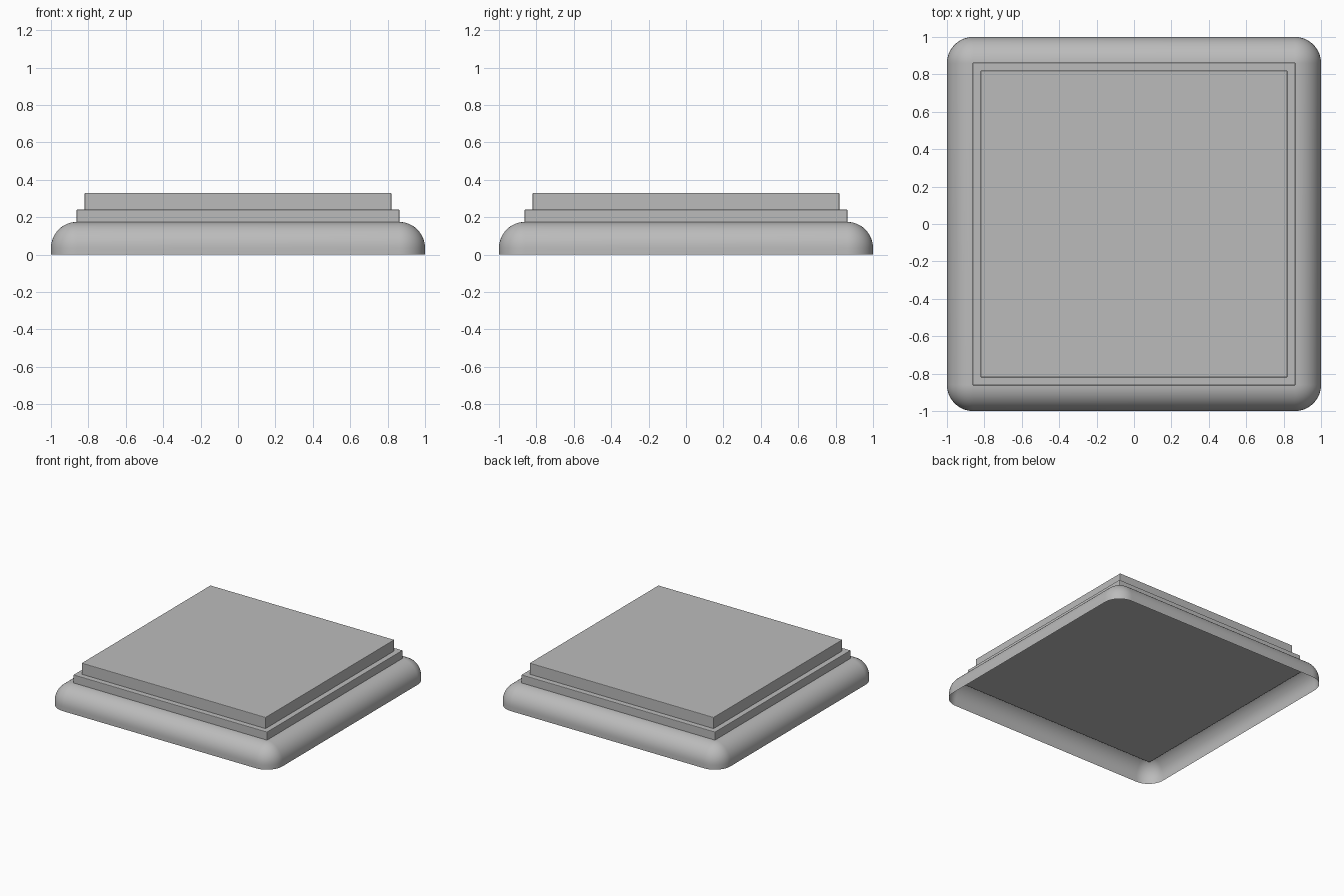
import bpy
import bmesh
import math

cube = bpy.data.objects.get("Cube")
if cube:
    bpy.data.objects.remove(cube, do_unlink=True)

# Single stone-grey material
grey = bpy.data.materials.new("stone_grey")
grey.use_nodes = True
colour = (0.5, 0.5, 0.5, 1)
grey.diffuse_color = colour
grey.node_tree.nodes["Principled BSDF"].inputs["Base Color"].default_value = colour

INNER = 0.86     # half width of the square where the rounding begins
RADIUS = 0.14    # rounding radius, in plan and in profile
BASE_TOP = 0.175
STEPS = 12


def finish(bm, name):
    bmesh.ops.recalc_face_normals(bm, faces=bm.faces)
    mesh = bpy.data.meshes.new(name)
    bm.to_mesh(mesh)
    bm.free()
    mesh.materials.append(grey)
    obj = bpy.data.objects.new(name, mesh)
    bpy.context.collection.objects.link(obj)
    return obj


def rounded_ring(bm, offset, z):
    """Square outline grown outward by offset, with round corners."""
    ring = []
    for corner in range(4):
        start = corner * math.pi / 2
        mid = start + math.pi / 4
        cx = math.copysign(INNER, math.cos(mid))
        cy = math.copysign(INNER, math.sin(mid))
        for i in range(STEPS + 1):
            a = start + i / STEPS * math.pi / 2
            ring.append(bm.verts.new((cx + offset * math.cos(a),
                                      cy + offset * math.sin(a), z)))
    return ring


# Rounded base moulding, an open shell underneath
bm = bmesh.new()
rings = [rounded_ring(bm, RADIUS, 0)]
for i in range(STEPS + 1):
    t = i / STEPS * math.pi / 2
    rings.append(rounded_ring(bm, RADIUS * math.cos(t),
                              BASE_TOP - RADIUS + RADIUS * math.sin(t)))
for low, high in zip(rings, rings[1:]):
    for i in range(len(low)):
        j = (i + 1) % len(low)
        bm.faces.new((low[i], low[j], high[j], high[i]))
bmesh.ops.remove_doubles(bm, verts=bm.verts, dist=0.0001)
base = finish(bm, "rounded_base")
# An open shell needs its normals pointing outward
if base.data.polygons[0].normal.dot(base.data.polygons[0].center) < 0:
    base.data.flip_normals()
bpy.ops.object.select_all(action='DESELECT')
base.select_set(True)
bpy.context.view_layer.objects.active = base
bpy.ops.object.shade_smooth_by_angle(angle=math.radians(40))


# Square slabs with slightly eased edges
def slab(name, half, z0, z1):
    bm = bmesh.new()
    bmesh.ops.create_cube(bm, size=1)
    for v in bm.verts:
        v.co.x *= half * 2
        v.co.y *= half * 2
        v.co.z = z1 if v.co.z > 0 else z0
    bmesh.ops.bevel(bm, geom=bm.edges[:], offset=0.004, segments=2,
                    profile=0.5, affect='EDGES')
    return finish(bm, name)


# Panel closing the hollow base, then the two steps above it
slab("underside_panel", 0.91, 0.14, 0.155)
slab("lower_step", 0.863, 0.15, 0.24)
slab("upper_step", 0.82, 0.235, 0.33)
